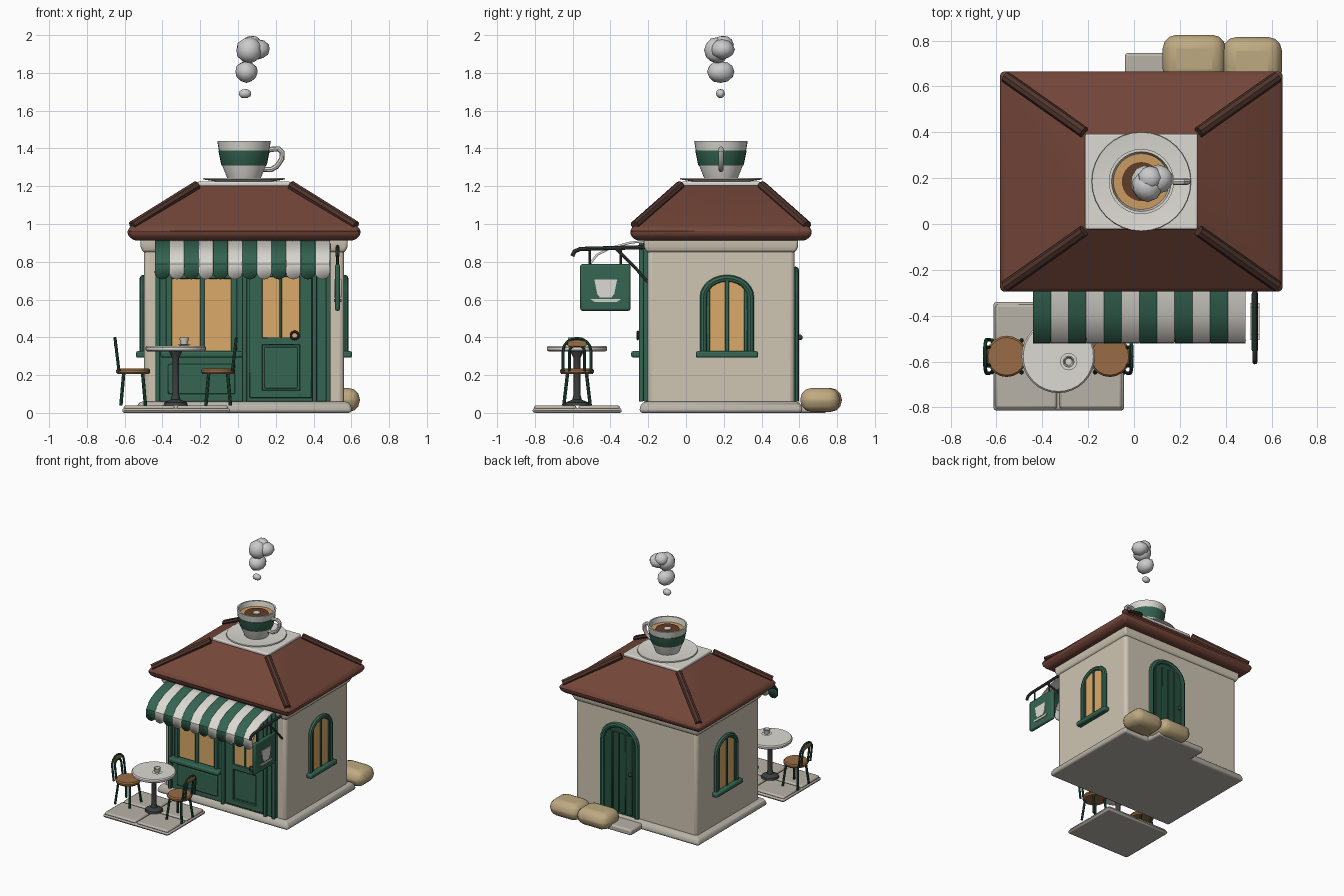
import bpy, bmesh, math, random
from mathutils import Matrix, Vector

if "Cube" in bpy.data.objects:
    bpy.data.objects.remove(bpy.data.objects["Cube"])

random.seed(4)
CX, CY = 0.032, 0.185          # centre of the building
I = Matrix.Identity(4)


def mat(name, r, g, b):
    m = bpy.data.materials.new(name)
    m.diffuse_color = (r, g, b, 1)
    m.use_nodes = True
    m.node_tree.nodes["Principled BSDF"].inputs["Base Color"].default_value = m.diffuse_color
    return m


CREAM = mat("cream", .62, .56, .45)
WHITE = mat("white", .72, .70, .65)
ROOF = mat("roof_brown", .17, .06, .04)
RIDGE = mat("ridge_brown", .08, .035, .025)
GREEN = mat("green", .035, .13, .085)
DARK = mat("dark_green", .02, .08, .05)
GLASS = mat("warm_glass", .70, .40, .14)
WOOD = mat("wood", .32, .15, .06)
IRON = mat("iron", .045, .05, .05)
STONE = mat("stone", .48, .45, .39)
SACK = mat("sack", .52, .40, .22)
COFFEE = mat("coffee", .12, .045, .02)
FOAM = mat("foam", .60, .33, .12)
STEAM = mat("steam", .6, .6, .6)


def finish(name, bm, m, bevel=0, seg=2, M=I):
    bmesh.ops.transform(bm, matrix=M, verts=bm.verts)
    bmesh.ops.recalc_face_normals(bm, faces=bm.faces)
    me = bpy.data.meshes.new(name)
    bm.to_mesh(me)
    bm.free()
    ob = bpy.data.objects.new(name, me)
    bpy.context.collection.objects.link(ob)
    me.materials.append(m)
    if bevel:
        b = ob.modifiers.new("bevel", 'BEVEL')
        b.width, b.segments = bevel, seg
    return ob


def box(name, x0, x1, y0, y1, z0, z1, m, bevel=.006, seg=2, M=I):
    bm = bmesh.new()
    S = Matrix.Diagonal((x1 - x0, y1 - y0, z1 - z0, 1))
    T = Matrix.Translation(((x0 + x1) / 2, (y0 + y1) / 2, (z0 + z1) / 2))
    bmesh.ops.create_cube(bm, size=1, matrix=T @ S)
    return finish(name, bm, m, bevel, seg, M)


def loft(name, rings, m, bevel):
    """Stack of rectangles (half x, half y, z) around the building centre."""
    bm = bmesh.new()
    rs = [[bm.verts.new((CX + sx * a, CY + sy * b, z)) for sx, sy in
           ((-1, -1), (1, -1), (1, 1), (-1, 1))] for a, b, z in rings]
    for p, q in zip(rs, rs[1:]):
        for i in range(4):
            bm.faces.new((p[i], p[(i + 1) % 4], q[(i + 1) % 4], q[i]))
    bm.faces.new(rs[0])
    bm.faces.new(rs[-1])
    return finish(name, bm, m, bevel, 3)


def lathe(name, prof, x, y, m, n=32):
    bm = bmesh.new()
    vs = [bm.verts.new((r, 0, z)) for r, z in prof]
    es = [bm.edges.new(e) for e in zip(vs, vs[1:])]
    bmesh.ops.spin(bm, geom=vs + es, axis=(0, 0, 1), cent=(0, 0, 0), angle=2 * math.pi, steps=n)
    bmesh.ops.remove_doubles(bm, verts=bm.verts, dist=1e-5)
    return finish(name, bm, m, M=Matrix.Translation((x, y, 0)))


def tube(name, pts, r, m, M=I, cyclic=False, res=2):
    cu = bpy.data.curves.new(name, 'CURVE')
    cu.dimensions, cu.bevel_depth, cu.bevel_resolution, cu.use_fill_caps = '3D', r, res, True
    s = cu.splines.new('POLY')
    s.points.add(len(pts) - 1)
    for p, c in zip(s.points, pts):
        p.co = (*(M @ Vector(c)), 1)
    s.use_cyclic_u = cyclic
    tmp = bpy.data.objects.new(name + "_path", cu)
    bpy.context.collection.objects.link(tmp)
    bpy.context.view_layer.update()
    me = bpy.data.meshes.new_from_object(tmp.evaluated_get(bpy.context.evaluated_depsgraph_get()))
    bpy.data.objects.remove(tmp)
    me.materials.clear()
    me.materials.append(m)
    bpy.context.collection.objects.link(bpy.data.objects.new(name, me))


def prism(name, pts, d0, d1, m, M=I):
    """Outline in (x, z), extruded along y."""
    bm = bmesh.new()
    f = bm.faces.new([bm.verts.new((u, d0, z)) for u, z in pts])
    g = bmesh.ops.extrude_face_region(bm, geom=[f])['geom']
    bmesh.ops.translate(bm, vec=(0, d1 - d0, 0), verts=[v for v in g if isinstance(v, bmesh.types.BMVert)])
    return finish(name, bm, m, M=M)


def arch(w, z0, spring, top, n=12):
    return [(w, z0)] + [(w * math.cos(math.pi * i / n), spring + (top - spring) * math.sin(math.pi * i / n))
                        for i in range(n + 1)] + [(-w, z0)]


def wall_frame(x, y, deg):
    return Matrix.Translation((x, y, 0)) @ Matrix.Rotation(math.radians(deg), 4, 'Z')


# Building shell and roof
loft("plinth", [(.57, .43, 0), (.57, .43, .035), (.55, .41, .06)], STONE, .025)
loft("walls", [(.53, .39, .03), (.53, .39, .95)], CREAM, .025)
loft("cornice", [(.535, .395, .85), (.548, .408, .88), (.548, .408, .93)], CREAM, .012)
loft("roof", [(.585, .45, .912), (.62, .484, .945), (.612, .476, .98), (.225, .19, 1.215)], ROOF, .02)
loft("roof_cap", [(.245, .208, 1.2), (.245, .208, 1.225)], WHITE, .008)
for sx in (-1, 1):
    for sy in (-1, 1):
        tube("hip_ridge", [(CX + sx * .592, CY + sy * .456, .992), (CX + sx * .25, CY + sy * .215, 1.205)],
             .025, RIDGE)

# Shop front: panel, window, door
F = -.225
box("front_panel", -.437, .49, F, -.19, .06, .91, GREEN)
for x in (-.425, .035, .405, .478):
    box("front_post", x - .012, x + .012, -.25, F, .06, .9, GREEN)
box("window_glass", -.36, -.02, F - .006, F, .33, .74, GLASS, 0)
for x, w in ((-.365, .016), (-.19, .012), (-.02, .016)):
    box("window_bar", x - w, x + w, -.25, F, .32, .76, GREEN)
box("window_head", -.38, -.005, -.25, F, .71, .9, GREEN)
box("window_sill", -.41, .027, -.29, F, .293, .327, GREEN, .01)
box("stall_riser", -.37, -.015, -.238, F, .1, .26, GREEN)
for x0, x1, z0, z1 in ((.06, .13, .08, .9), (.325, .39, .08, .9), (.12, .33, .36, .4), (.12, .33, .08, .12), (.12, .33, .72, .9)):
    box("door_rail", x0, x1, -.245, F, z0, z1, GREEN, .004)
box("door_glass", .12, .33, F - .006, F, .39, .74, GLASS, 0)
box("door_glazing_bar", .22, .232, -.24, F, .4, .72, GREEN, .003)
box("door_panel", .14, .315, -.235, F, .13, .35, GREEN)
tube("door_handle", [(.3 + .02 * math.cos(a * math.pi / 8), -.255, .41 + .02 * math.sin(a * math.pi / 8))
                     for a in range(16)], .006, IRON, cyclic=True)

# Striped awning with scalloped edge
PROF = [(-.21, .912), (-.3, .9), (-.4, .873), (-.47, .838), (-.512, .785)]
x0, sw, n = -.44, .0772, 8
for s in range(12):
    bm = bmesh.new()
    cols = []
    for i in range(n + 1):
        t = -math.cos(math.pi * i / n)
        x = x0 + sw * (s + (t + 1) / 2)
        drop = .742 - .035 * math.sqrt(max(0, 1 - t * t))
        cols.append([bm.verts.new((x, y, z)) for y, z in PROF + [(-.515, drop)]])
    for a, b in zip(cols, cols[1:]):
        for j in range(len(a) - 1):
            bm.faces.new((a[j], b[j], b[j + 1], a[j + 1]))
    ob = finish("awning_stripe", bm, WHITE if s % 2 else GREEN)
    so = ob.modifiers.new("thickness", 'SOLIDIFY')
    so.thickness, so.offset = .012, 0

# Arched side windows
for M in (wall_frame(.562, .217, 90), wall_frame(-.498, .217, -90)):
    prism("side_glass", arch(.125, .31, .61, .715), -.008, .01, GLASS, M)
    tube("side_window_frame", [(u, -.004, z) for u, z in arch(.125, .31, .61, .712)], .019, GREEN, M)
    box("side_mullion", -.01, .01, -.016, .01, .32, .71, GREEN, .003, 1, M)
    for u in (-.1, .1):
        box("side_stile", u - .01, u + .01, -.014, .01, .32, .66, GREEN, .003, 1, M)
    box("side_sill", -.165, .165, -.042, .01, .292, .327, GREEN, .01, 2, M)

# Back door with step and sacks
M = wall_frame(.17, .575, 180)
prism("back_door", arch(.15, .06, .62, .755), -.008, .01, DARK, M)
tube("back_door_frame", [(u, -.004, z) for u, z in arch(.15, .06, .62, .755)], .02, GREEN, M)
for u in (-.09, -.03, .03, .09):
    box("back_door_plank", u - .026, u + .026, -.014, 0, .07, .7, DARK, .004, 1, M)
bm = bmesh.new()
bmesh.ops.create_uvsphere(bm, u_segments=10, v_segments=6, radius=.015)
finish("back_door_knob", bm, IRON, M=M @ Matrix.Translation((.105, -.028, .4)))
box("back_step", -.04, .38, .56, .745, 0, .045, STONE, .012)
box("sack", .125, .4, .615, .825, .005, .132, SACK, .06, 3)
box("sack", .385, .645, .605, .815, .005, .132, SACK, .06, 3)

# Giant coffee cup on the roof
lathe("roof_saucer", [(0, 1.22), (.13, 1.222), (.217, 1.236), (.215, 1.244), (.13, 1.234), (0, 1.234)], CX, CY, WHITE)
lathe("roof_cup", [(0, 1.232), (.085, 1.232), (.092, 1.25), (.116, 1.31), (.13, 1.37), (.142, 1.44),
                   (.13, 1.44), (.116, 1.37), (0, 1.36)], CX, CY, WHITE)
lathe("cup_band", [(.118, 1.31), (.121, 1.315), (.136, 1.388), (.132, 1.39)], CX, CY, GREEN)
lathe("coffee_foam", [(0, 1.4), (.122, 1.4), (.122, 1.39)], CX, CY, FOAM)
lathe("coffee", [(0, 1.405), (.085, 1.405), (.085, 1.395)], CX, CY, COFFEE)
lathe("foam_art", [(0, 1.41), (.028, 1.41), (.03, 1.4)], CX, CY, WHITE, 8)
tube("cup_handle", [(.14, CY, 1.385), (.175, CY, 1.395), (.215, CY, 1.398), (.234, CY, 1.38), (.232, CY, 1.345),
                    (.205, CY, 1.305), (.175, CY, 1.288), (.13, CY, 1.29)], .014, WHITE)

# Lumpy steam puffs
for x, y, z, rx, ry, rz in ((.037, .183, 1.69, .035, .025, .026), (.045, .183, 1.805, .063, .077, .06),
                            (.06, .165, 1.92, .072, .072, .075), (.105, .195, 1.925, .066, .066, .055),
                            (.07, .2, 1.95, .055, .055, .05)):
    bm = bmesh.new()
    bmesh.ops.create_icosphere(bm, subdivisions=2, radius=1)
    for v in bm.verts:
        v.co *= random.uniform(.92, 1.0)
    finish("steam_puff", bm, STEAM, M=Matrix.Translation((x, y, z)) @ Matrix.Diagonal((rx, ry, rz, 1)))

# Hanging sign, seen from both sides
SX = .527
box("sign_board", SX - .014, SX + .014, -.56, -.293, .54, .788, GREEN, .012)
for deg in (90, -90):
    M = wall_frame(SX, -.425, deg)
    prism("sign_cup", [(-.06, .705), (-.045, .63), (-.03, .61), (.03, .61), (.045, .63), (.06, .705)], -.02, 0, WHITE, M)
    prism("sign_saucer", [(-.08, .602), (-.06, .588), (.06, .588), (.08, .602)], -.02, 0, WHITE, M)
tube("sign_arm", [(SX, -.2, .878), (SX, -.56, .868), (SX, -.59, .855), (SX, -.602, .83)], .011, IRON)
tube("sign_brace", [(SX, -.2, .69), (SX, -.27, .77), (SX, -.37, .87)], .008, IRON)
for y in (-.51, -.345):
    tube("sign_hanger", [(SX, y, .87), (SX, y, .78)], .006, IRON)

# Terrace paving
TX, TY = -.33, -.577
box("terrace_base", -.613, -.043, -.813, -.34, 0, .025, STONE, .02)
for a, b in ((-.605, -.335), (-.325, -.052)):
    for c, d in ((-.805, -.58), (-.57, -.35)):
        box("paving_slab", a, b, c, d, .015, .04, STONE, .012)

# Cafe table with small cup
lathe("table_top", [(0, .325), (.15, .325), (.16, .333), (.16, .347), (.153, .355), (0, .355)], TX, TY, WHITE)
lathe("table_stem", [(0, .04), (.065, .04), (.06, .055), (.025, .07), (.018, .1), (.018, .29), (.035, .325), (0, .325)],
      TX, TY, IRON, 16)
lathe("small_saucer", [(0, .355), (.02, .355), (.038, .363), (0, .363)], -.285, -.6, WHITE, 12)
lathe("small_cup", [(0, .36), (.017, .36), (.026, .398), (.021, .398), (.015, .37), (0, .37)], -.285, -.6, WHITE, 12)

# Two chairs, backs away from the table
for x, deg in ((-.555, 0), (-.105, 180)):
    M = wall_frame(x, TY, deg)
    ob = lathe("chair_seat", [(0, .205), (.082, .205), (.09, .215), (.09, .226), (.082, .235), (0, .235)], x, TY, WOOD, 20)
    for sx in (-1, 1):
        for sy in (-1, 1):
            tube("chair_leg", [(sx * .05, sy * .05, .21), (sx * .065, sy * .07, .04)], .009, DARK, M)
    for w, top in ((.073, .395), (.04, .36)):
        tube("chair_back", [(-.075 - .12 * (z - .22) / 1.0, u, z) for u, z in arch(w, .22, top - w * .9, top, 8)],
             .008, DARK, M)
    box("chair_back_rest", -.101, -.088, -.05, .05, .35, .385, WOOD, .006, 2, M)

# Smooth shading with sharp edges kept
for o in bpy.context.scene.objects:
    o.select_set(True)
    bpy.context.view_layer.objects.active = o
bpy.ops.object.shade_smooth_by_angle(angle=math.radians(35))
